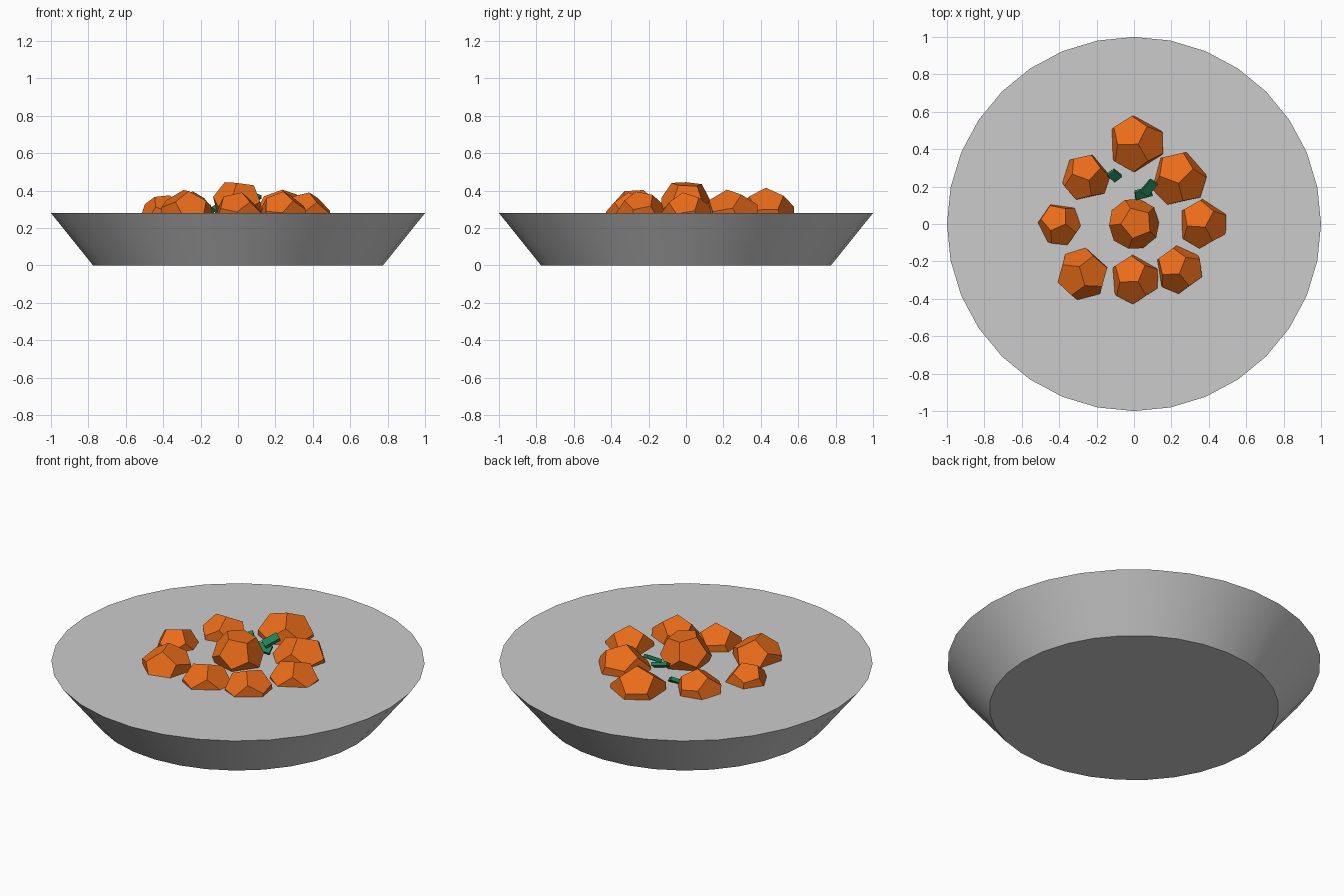
import bpy, bmesh
from math import sqrt, cos, sin, radians
from mathutils import Vector, Matrix, Euler

if "Cube" in bpy.data.objects:
    bpy.data.objects.remove(bpy.data.objects["Cube"])

def material(name, color):
    m = bpy.data.materials.new(name)
    m.diffuse_color = (*color, 1)
    m.use_nodes = True
    m.node_tree.nodes["Principled BSDF"].inputs["Base Color"].default_value = m.diffuse_color
    return m

orange = material("orange", (0.82, 0.15, 0.01))
green = material("green", (0.015, 0.22, 0.09))

def add_object(name, bm, mat=None):
    me = bpy.data.meshes.new(name)
    bm.to_mesh(me)
    bm.free()
    ob = bpy.data.objects.new(name, me)
    bpy.context.collection.objects.link(ob)
    if mat:
        me.materials.append(mat)
    return ob

# Bowl: closed, flared, 32 sides
bpy.ops.mesh.primitive_cone_add(vertices=32, radius1=0.775, radius2=1.0,
                                depth=0.28, location=(0, 0, 0.14))
bpy.context.object.name = "bowl"
bpy.ops.object.shade_smooth_by_angle(angle=radians(30))

# Dodecahedron corners, plus a reference frame on one face
P = (1 + sqrt(5)) / 2
S = (-1, 1)
CORNERS = [Vector((a, b, c)) for a in S for b in S for c in S]
for a in S:
    for b in S:
        CORNERS += [Vector((0, a / P, b * P)), Vector((a / P, b * P, 0)),
                    Vector((a * P, 0, b / P))]

def frame(normal, toward):
    z = normal.normalized()
    x = (toward - z * toward.dot(z)).normalized()
    return Matrix((x, z.cross(x), z)).transposed()

BASE = frame(Vector((0, P, 1)), Vector((0, 1 / P, P)))

def chunk(name, x, y, top, radius, nx, ny, spin):
    """Dodecahedron with one face along (nx, ny, up), fitted under height top."""
    n = Vector((nx, ny, sqrt(1 - nx * nx - ny * ny)))
    a = radians(spin)
    # aim a face corner at the azimuth seen from above
    d = Vector((cos(a), sin(a), -(nx * cos(a) + ny * sin(a)) / n.z))
    rot = frame(n, d) @ BASE.transposed()
    pts = [rot @ c * (radius / sqrt(3)) for c in CORNERS]
    mid = [(min(p[i] for p in pts) + max(p[i] for p in pts)) / 2 for i in (0, 1)]
    shift = Vector((x - mid[0], y - mid[1], top - max(p.z for p in pts)))
    bm = bmesh.new()
    for p in pts:
        bm.verts.new(p + shift)
    bmesh.ops.convex_hull(bm, input=bm.verts)
    bmesh.ops.dissolve_limit(bm, angle_limit=0.05, verts=bm.verts, edges=bm.edges)
    bmesh.ops.recalc_face_normals(bm, faces=bm.faces)
    add_object(name, bm, orange)

# Food chunks: x, y, top height, radius, face tilt, spin
CHUNKS = [
    (0.01, 0.43, 0.415, 0.160, -0.26, 0.50, -56),
    (0.24, 0.245, 0.405, 0.158, -0.15, 0.45, -79),
    (-0.26, 0.25, 0.395, 0.135, 0.00, 0.50, -74),
    (-0.40, 0.00, 0.375, 0.124, -0.25, 0.35, -30),
    (0.00, 0.00, 0.445, 0.140, 0.12, 0.05, 40),
    (0.365, 0.005, 0.390, 0.140, -0.20, 0.40, -60),
    (-0.275, -0.27, 0.403, 0.148, -0.52, -0.20, 56),
    (0.00, -0.293, 0.390, 0.140, -0.20, 0.42, -55),
    (0.24, -0.24, 0.395, 0.135, -0.35, 0.32, -57),
]
for i, c in enumerate(CHUNKS):
    chunk(f"food_chunk_{i + 1}", *c)

# Thin herb flakes scattered between the chunks
FLAKES = [
    ((-0.105, 0.26, 0.30), (0.06, 0.05, 0.02), (25, 30, -40)),
    ((0.05, 0.165, 0.315), (0.09, 0.05, 0.02), (35, 10, 15)),
    ((0.08, 0.195, 0.355), (0.09, 0.05, 0.02), (20, -25, 50)),
]
for i, (loc, size, rot) in enumerate(FLAKES):
    bm = bmesh.new()
    mat = Matrix.LocRotScale(Vector(loc), Euler([radians(r) for r in rot]), Vector(size))
    bmesh.ops.create_cube(bm, size=1, matrix=mat)
    add_object(f"herb_flake_{i + 1}", bm, green)
